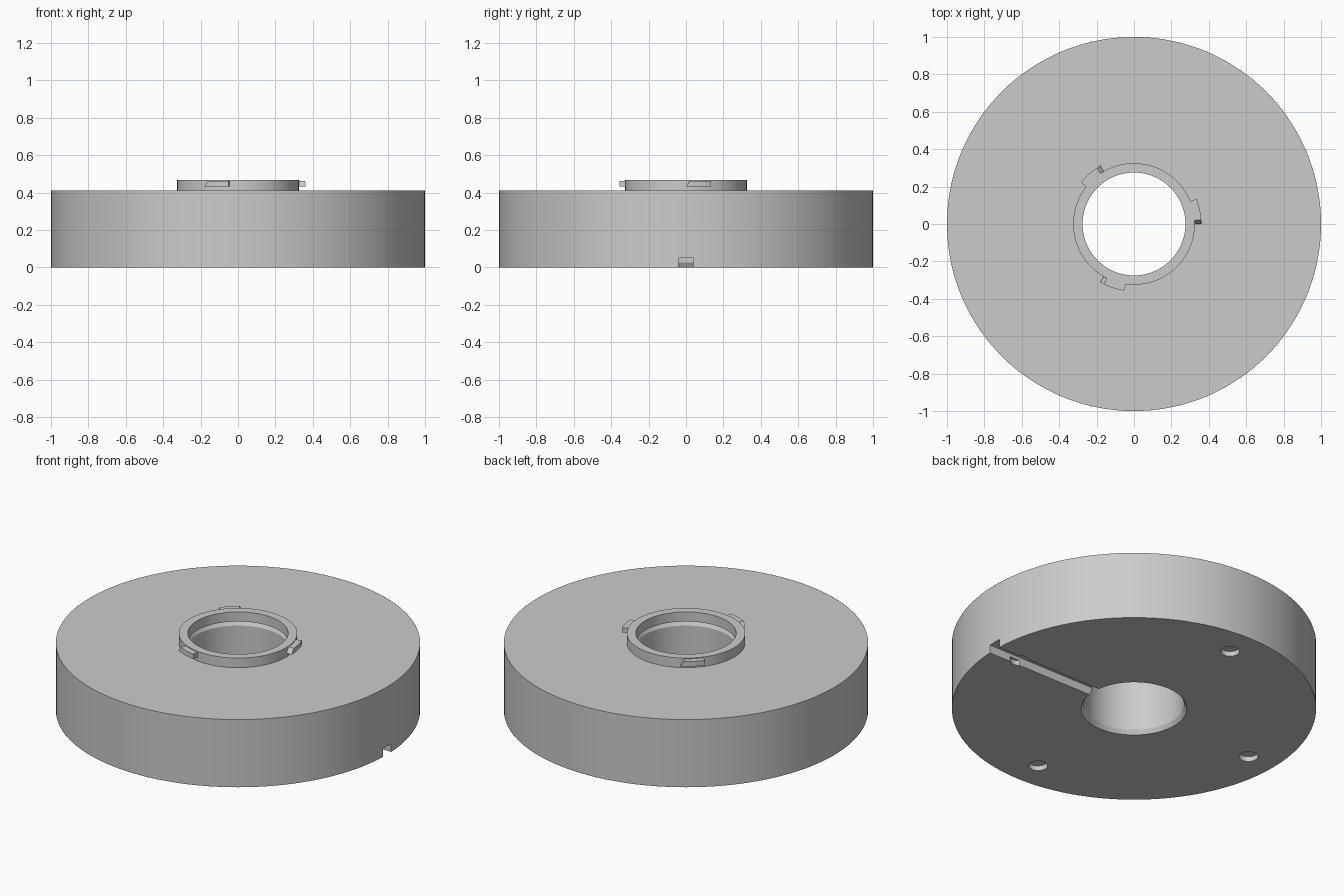
import bpy, bmesh, math
from mathutils import Matrix, Vector

if "Cube" in bpy.data.objects:
    bpy.data.objects.remove(bpy.data.objects["Cube"])

SEGMENTS = 144
grey = bpy.data.materials.new("plain_grey")
grey.diffuse_color = (0.6, 0.6, 0.6, 1)
grey.use_nodes = True
grey.node_tree.nodes["Principled BSDF"].inputs["Base Color"].default_value = grey.diffuse_color


def make_object(name, bm, material=grey):
    bmesh.ops.recalc_face_normals(bm, faces=bm.faces)
    mesh = bpy.data.meshes.new(name)
    bm.to_mesh(mesh)
    bm.free()
    mesh.materials.append(material)
    obj = bpy.data.objects.new(name, mesh)
    bpy.context.collection.objects.link(obj)
    return obj


def activate(obj):
    bpy.ops.object.select_all(action='DESELECT')
    obj.select_set(True)
    bpy.context.view_layer.objects.active = obj


def smooth(obj):
    activate(obj)
    bpy.ops.object.shade_smooth_by_angle(angle=math.radians(25))


def revolve(name, profile):
    """Turn a closed (radius, height) profile around z."""
    bm = bmesh.new()
    rings = []
    for i in range(SEGMENTS):
        a = 2 * math.pi * i / SEGMENTS
        rings.append([bm.verts.new((r * math.cos(a), r * math.sin(a), z)) for r, z in profile])
    n = len(profile)
    for i in range(SEGMENTS):
        p, q = rings[i], rings[(i + 1) % SEGMENTS]
        for j in range(n):
            k = (j + 1) % n
            bm.faces.new((p[j], q[j], q[k], p[k]))
    return make_object(name, bm)


def cut(obj, cutter):
    mod = obj.modifiers.new("cut", 'BOOLEAN')
    mod.operation = 'DIFFERENCE'
    mod.solver = 'EXACT'
    mod.object = cutter
    activate(obj)
    bpy.ops.object.modifier_apply(modifier=mod.name)
    bpy.data.objects.remove(cutter)


# Thick disc with a bore chamfered at both ends
BORE, CHAMFER_R, TOP = 0.275, 0.29, 0.41
disc = revolve("disc_body", [
    (CHAMFER_R, 0), (1, 0), (1, TOP), (CHAMFER_R, TOP),
    (BORE, TOP - 0.025), (BORE, 0.025)])

# Radial slot in the underside, from the bore to the +x rim
bm = bmesh.new()
bmesh.ops.create_cube(bm, size=1, matrix=Matrix.Translation((0.65, 0, -0.025))
                      @ Matrix.Diagonal((0.9, 0.08, 0.15, 1)))
cut(disc, make_object("slot_cutter", bm))

# Four shallow round pockets in the underside
for i in range(4):
    a = i * math.pi / 2
    bm = bmesh.new()
    bmesh.ops.create_cone(bm, cap_ends=True, segments=32, radius1=0.053, radius2=0.053,
                          depth=0.1, matrix=Matrix.Translation(
                              (0.82 * math.cos(a), 0.82 * math.sin(a), -0.02)))
    cut(disc, make_object("pocket_cutter", bm))
smooth(disc)

# Raised collar around the bore
collar = revolve("collar", [(BORE, TOP), (0.325, TOP), (0.325, 0.468), (BORE, 0.468)])
smooth(collar)


# Bayonet tabs with a slanted leading end
def bayonet_tab(name, start):
    bm = bmesh.new()
    steps, r_in, r_out, z0, z1 = 10, 0.318, 0.36, 0.433, 0.463
    end = start + 22
    sections = []
    for i in range(steps + 1):
        t = i / steps
        low = math.radians(start + (end - start) * t)
        high = math.radians(start + 3.5 + (end - start - 3.5) * t)
        sections.append([bm.verts.new(Vector((r * math.cos(a), r * math.sin(a), z)))
                         for r, z, a in ((r_in, z0, low), (r_out, z0, low),
                                         (r_out, z1, high), (r_in, z1, high))])
    for p, q in zip(sections, sections[1:]):
        for j in range(4):
            k = (j + 1) % 4
            bm.faces.new((p[j], q[j], q[k], p[k]))
    bm.faces.new(sections[0])
    bm.faces.new(sections[-1])
    smooth(make_object(name, bm))


for i in range(3):
    bayonet_tab(f"bayonet_tab_{i + 1}", 120 * i)
